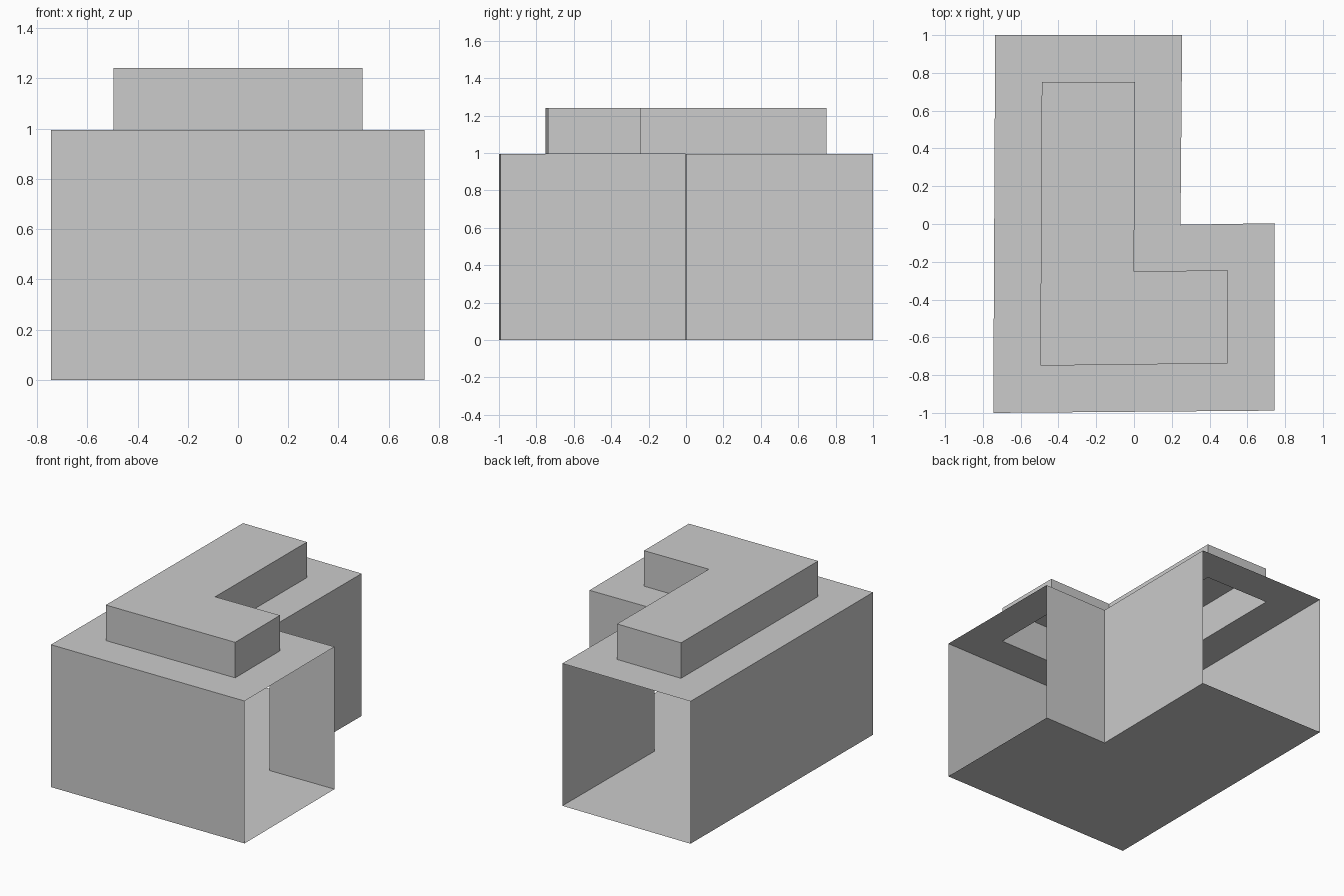
import bpy, bmesh

if "Cube" in bpy.data.objects:
    bpy.data.objects.remove(bpy.data.objects["Cube"])

# L-shaped plans, anticlockwise from the front left corner
OUTER = [(-0.745, -1.0), (0.743, -0.988), (0.743, 0.004),
         (0.246, -0.004), (0.255, 1.0), (-0.735, 1.0)]
INNER = [(-0.496, -0.75), (0.495, -0.738), (0.495, -0.244),
         (0.0, -0.252), (0.006, 0.752), (-0.488, 0.752)]
ROOF_Z, TOP_Z = 0.994, 1.242

grey = bpy.data.materials.new("plain grey")
grey.diffuse_color = (0.6, 0.6, 0.6, 1.0)
grey.use_nodes = True
grey.node_tree.nodes["Principled BSDF"].inputs["Base Color"].default_value = grey.diffuse_color


def ring(bm, plan, z):
    return [bm.verts.new((x, y, z)) for x, y in plan]


def bridge(bm, a, b, skip=()):
    """Quads between two matching loops, leaving the skipped sides open."""
    n = len(a)
    for i in range(n):
        if i not in skip:
            j = (i + 1) % n
            bm.faces.new((a[i], a[j], b[j], b[i]))


def finish(bm, name):
    mesh = bpy.data.meshes.new(name)
    bm.to_mesh(mesh)
    bm.free()
    mesh.materials.append(grey)
    bpy.context.collection.objects.link(bpy.data.objects.new(name, mesh))


# Hollow main body: floor, walls with two open ends, flat roof rim
bm = bmesh.new()
floor, eaves = ring(bm, OUTER, 0), ring(bm, OUTER, ROOF_Z)
opening = ring(bm, INNER, ROOF_Z)
bm.faces.new(floor[::-1])
bridge(bm, floor, eaves, skip=(1, 4))
bridge(bm, eaves, opening)
finish(bm, "main_body")

# Raised roof tier, open underneath
bm = bmesh.new()
low, high = ring(bm, INNER, ROOF_Z), ring(bm, INNER, TOP_Z)
bridge(bm, low, high)
bm.faces.new(high)
finish(bm, "roof_tier")
